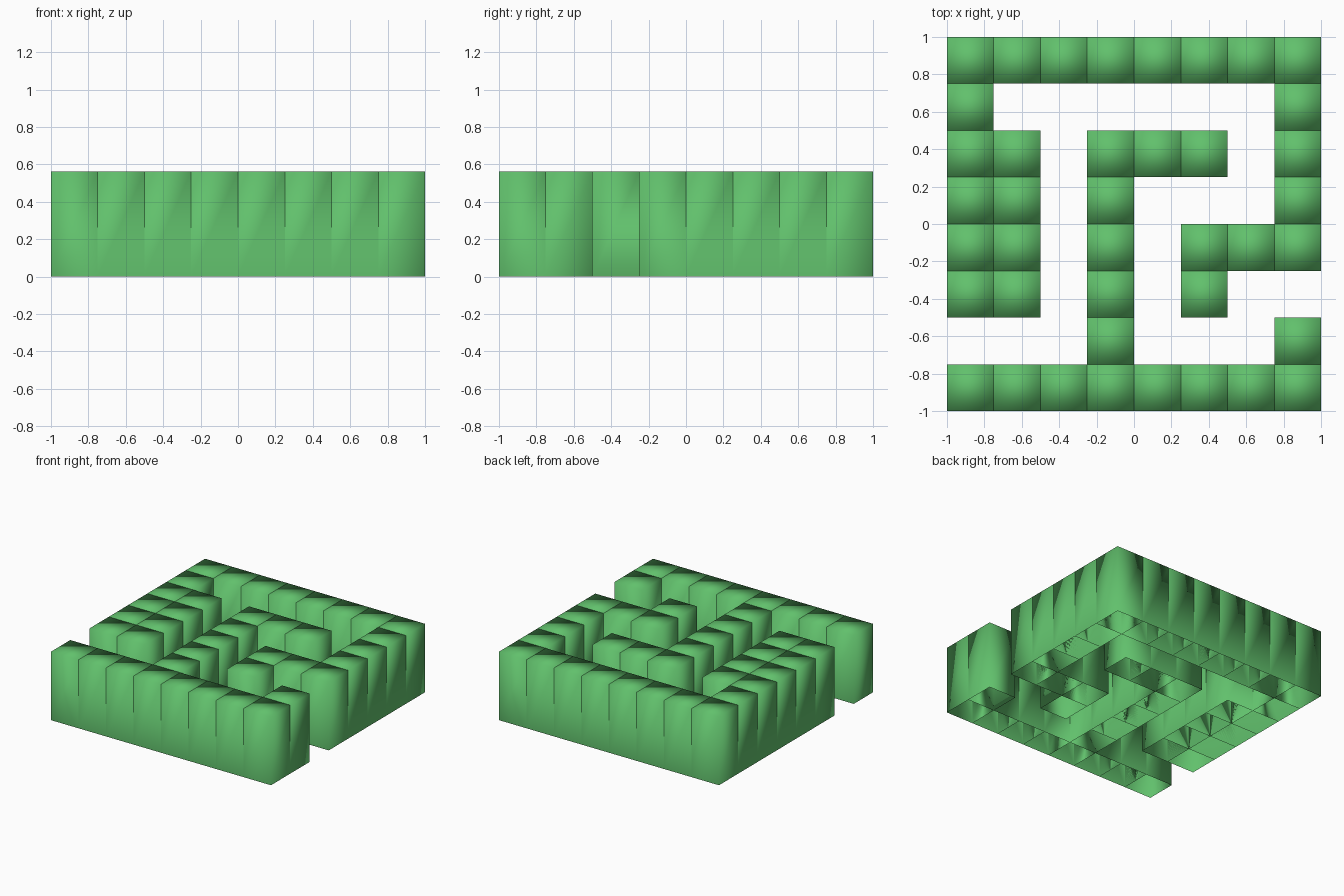
import bpy, bmesh

if "Cube" in bpy.data.objects:
    bpy.data.objects.remove(bpy.data.objects["Cube"])

# Maze plan, back row first ('#' is a wall block)
PLAN = [
    "########",
    "#......#",
    "##.###.#",
    "##.#...#",
    "##.#.###",
    "##.#.#..",
    "...#...#",
    "########",
]
CELL = 0.25
HEIGHT = 0.5625

bm = bmesh.new()
base = {}


def base_vert(i, j):
    """Shared corner on the ground grid."""
    if (i, j) not in base:
        base[i, j] = bm.verts.new((i * CELL - 1, 1 - j * CELL, 0))
    return base[i, j]


# Each wall cell is extruded individually: shared foot, own top, open underneath
for row, line in enumerate(PLAN):
    for col, mark in enumerate(line):
        if mark != "#":
            continue
        foot = [base_vert(col + a, row + b) for a, b in ((0, 1), (1, 1), (1, 0), (0, 0))]
        top = [bm.verts.new((v.co.x, v.co.y, HEIGHT)) for v in foot]
        bm.faces.new(top)
        for k in range(4):
            n = (k + 1) % 4
            bm.faces.new((foot[k], foot[n], top[n], top[k]))

for face in bm.faces:
    face.smooth = True

mesh = bpy.data.meshes.new("maze_walls")
bm.to_mesh(mesh)
bm.free()

# Green hedge colour
green = bpy.data.materials.new("hedge_green")
green.diffuse_color = (0.12, 0.53, 0.15, 1)
green.use_nodes = True
green.node_tree.nodes["Principled BSDF"].inputs["Base Color"].default_value = green.diffuse_color
mesh.materials.append(green)

maze = bpy.data.objects.new("maze_walls", mesh)
bpy.context.collection.objects.link(maze)
